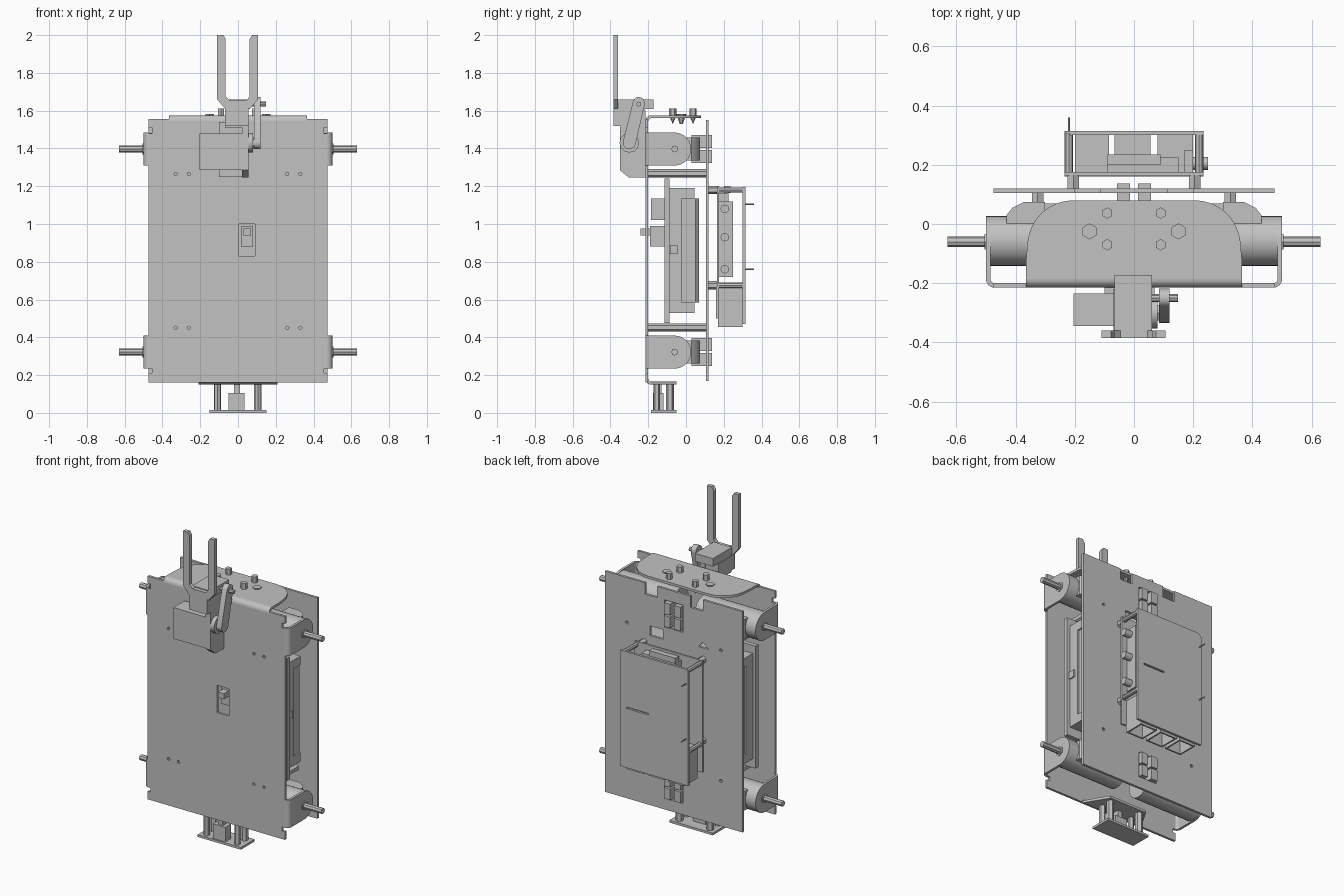
import bpy
import math
from mathutils import Matrix, Vector

old = bpy.data.objects.get("Cube")
if old:
    bpy.data.objects.remove(old, do_unlink=True)

grey = bpy.data.materials.new("light grey")
grey.use_nodes = True
COLOUR = (0.54, 0.54, 0.54, 1)
grey.diffuse_color = COLOUR
grey.node_tree.nodes["Principled BSDF"].inputs["Base Color"].default_value = COLOUR
made = []

# Planes for flat profiles: each maps (a, b, depth) into the model
PLANES = {
    "xy": Matrix.Identity(4),
    "xz": Matrix.Rotation(math.pi / 2, 4, "X"),
    "yz": Matrix(((0, 0, 1, 0), (1, 0, 0, 0), (0, 1, 0, 0), (0, 0, 0, 1))),
}


def finish(obj):
    obj.data.materials.clear()
    obj.data.materials.append(grey)
    made.append(obj)
    return obj


def sheet(name, plane, outlines, low, high):
    """Extrude a filled outline; any further outlines become holes."""
    curve = bpy.data.curves.new(name, "CURVE")
    curve.dimensions = "2D"
    curve.fill_mode = "BOTH"
    curve.extrude = (high - low) / 2
    for pts in outlines:
        spline = curve.splines.new("POLY")
        spline.points.add(len(pts) - 1)
        for p, (a, b) in zip(spline.points, pts):
            p.co = (a, b, 0, 1)
        spline.use_cyclic_u = True
    temp = bpy.data.objects.new(name + "_curve", curve)
    bpy.context.collection.objects.link(temp)
    bpy.context.view_layer.update()
    mesh = bpy.data.meshes.new_from_object(
        temp.evaluated_get(bpy.context.evaluated_depsgraph_get()))
    bpy.data.objects.remove(temp, do_unlink=True)
    mid = (low + high) / 2
    shift = Matrix.Translation((0, 0, -mid if plane == "xz" else mid))
    mesh.transform(PLANES[plane] @ shift)
    obj = bpy.data.objects.new(name, mesh)
    bpy.context.collection.objects.link(obj)
    return finish(obj)


def box(name, x0, x1, y0, y1, z0, z1):
    return sheet(name, "xy", [rect(x0, x1, y0, y1)], z0, z1)


def rod(name, start, end, radius, sides=24, tip=None):
    a, b = Vector(start), Vector(end)
    bpy.ops.mesh.primitive_cone_add(
        vertices=sides, radius1=radius, radius2=radius if tip is None else tip,
        depth=(b - a).length, location=(a + b) / 2,
        rotation=(b - a).to_track_quat("Z", "Y").to_euler())
    obj = bpy.context.object
    obj.name = name
    return finish(obj)


def rect(a0, a1, b0, b1):
    return [(a0, b0), (a1, b0), (a1, b1), (a0, b1)]


def arc(ca, cb, r, start, end, steps=8):
    return [(ca + r * math.cos(math.radians(start + (end - start) * i / steps)),
             cb + r * math.sin(math.radians(start + (end - start) * i / steps)))
            for i in range(steps + 1)]


def bend(name, plane, ca, cb, start, low, high):
    ring = arc(ca, cb, .03, start, start + 90) + arc(ca, cb, .015, start + 90, start)
    sheet(name, plane, [ring], low, high)


def mirrored(pts):
    return pts + [(-a, b) for a, b in reversed(pts)]


# Folded front panel with relief notches, a switch window and screw holes
half = [(.21, .16), (.475, .16), (.475, .21), (.455, .21), (.455, .235), (.472, .235),
        (.472, .41), (.475, .41), (.475, 1.31), (.472, 1.31), (.472, 1.48),
        (.455, 1.48), (.455, 1.51), (.475, 1.51), (.475, 1.555), (.365, 1.555),
        (.365, 1.545)]
holes = [rect(.005, .09, .83, 1.0)]
for s in (-1, 1):
    holes += [arc(s * x, z, .009, 0, 315, 7) for x in (.26, .33) for z in (.45, 1.265)]
sheet("front_panel", "xz", [mirrored(half)] + holes, -.215, -.2)

# Top and bottom flanges folded back from the panel
bend("top_bend", "yz", -.185, 1.545, 90, -.365, .365)
top = [(.365, -.185), (.365, -.13)] + arc(.205, -.075, .155, 5, 90)
sheet("top_flange", "xy", [mirrored(top)], 1.56, 1.575)
bend("bottom_bend", "yz", -.185, .18, 180, -.21, .21)
sheet("bottom_flange", "xy", [mirrored([(.21, -.185), (.19, -.15), (.13, -.05)])],
      .15, .165)

# Four motors with side brackets, axles and rear terminals
for s in (-1, 1):
    side = "left" if s > 0 else "right"
    for level, z in (("lower", .322), ("upper", 1.397)):
        tag = f"{level}_{side}"
        tab = [(-.185, z - .087), (-.06, z - .087)] + \
            arc(-.06, z, .087, -80, 80, 14) + [(-.06, z + .087), (-.185, z + .087)]
        sheet("bracket_" + tag, "yz", [tab], *sorted((s * .485, s * .5)))
        bend("bracket_bend_" + tag, "xy", s * .47, -.185, 270 if s > 0 else 180,
             z - .087, z + .087)
        rod("motor_" + tag, (s * .08, -.057, z), (s * .487, -.057, z), .084, 32)
        rod("motor_boss_" + tag, (s * .487, -.06, z), (s * .505, -.06, z), .03, 6)
        rod("axle_" + tag, (s * .5, -.06, z), (s * .63, -.06, z), .018, 8)
        cover = [(s * a, b) for a, b in ((.3, -.03), (.43, -.03), (.43, .03), (.41, .055),
                                         (.37, .075), (.3, .075))]
        sheet("gear_cover_" + tag, "xy", [cover], z - .06, z + .06)
        for k in (0, 1):
            box(f"terminal_{tag}_{k}", s * .035 - .022, s * .035 + .022,
                .03, .137, z - .075 + k * .08, z - .005 + k * .08)

# Rear plate with top notches and cable windows
rear = [(.475, .17), (.475, 1.55), (.2, 1.55), (.2, 1.48), (.115, 1.48), (.115, 1.55)]
holes = [rect(-.065, .065, 1.31, 1.48), rect(-.065, .065, .24, .4),
         rect(.075, .165, 1.23, 1.29), [(-.24, 1.25), (-.17, 1.25), (-.2, 1.285)]]
for s in (-1, 1):
    holes += [arc(s * .325, z, .01, 0, 315, 7) for z in (.452, 1.268)]
sheet("rear_plate", "xz", [mirrored(rear)] + holes, .105, .12)

for x in (-.325, .325):
    for z in (.452, 1.268):
        rod("panel_spacer", (x, -.2, z), (x, .105, z), .022, 6)

# Battery tray and pack between the panels
box("battery_tray", -.42, .42, -.115, -.088, .475, 1.24)
box("battery_shell", -.40, .40, -.088, -.02, .585, 1.135)
for n, z in enumerate((.53, 1.135)):
    box(f"battery_end_{n}", -.40, .40, -.088, .045, z, z + .055)
sheet("battery_pack", "xy", [[(-.39, -.02), (.39, -.02), (.39, .05), (.37, .07),
                              (-.37, .07), (-.39, .05)]], .585, 1.135)
box("battery_latch", .39, .408, -.085, -.045, .84, .885)
box("power_module", -.06, .1, -.185, -.115, 1.02, 1.135)
box("switch_body", .015, .08, -.19, -.115, .88, .99)
box("switch_lever", .03, .07, -.24, -.19, .94, .975)

# Stacked controller boards on the rear
box("inner_board", -.235, .235, .163, .175, .66, 1.2)
cover = [(-.235, .47), (.235, .47), (.235, 1.195)] + arc(-.205, 1.165, .03, 90, 180, 5)
sheet("outer_board", "xz",
      [cover, rect(.04, .19, .84, .85)], .3, .314)
for s in (-1, 1):
    for z in (.675, 1.18):
        rod("board_post", (s * .22, .17, z), (s * .22, .305, z), .014, 8)
        rod("mount_post", (s * .205, .12, z), (s * .205, .165, z), .022, 6)

# Open sockets along the lower edge of the boards
for n, (x0, x1) in enumerate(((-.2, -.085), (-.065, .055), (.08, .2))):
    shell = [rect(x0, x1, .17, .3), rect(x0 + .01, x1 - .01, .18, .29)]
    sheet(f"socket_{n}", "xy", shell, .455, .645)
    box(f"socket_back_{n}", x0, x1, .17, .3, .56, .66)
box("socket_board", -.235, .235, .16, .172, .5, .67)
box("chip", -.09, .06, .175, .225, .85, 1.0)
box("pin_header", .17, .2, .175, .25, .72, 1.12)
box("top_connector", -.09, .09, .2, .235, 1.165, 1.2)
box("connector_base", -.09, .15, .175, .225, 1.08, 1.165)
for z in (.76, .93, 1.08):
    rod("side_jack", (.19, .205, z), (.25, .205, z), .022, 12)
for z in (.76, 1.105):
    rod("pin_wire", (-.22, .3, z), (-.22, .36, z), .004, 6)

# Screws through the top flange
for x in (-.09, .09):
    for y in (-.07, .037):
        rod("top_screw", (x, y, 1.575), (x, y, 1.612), .019, 6)
        rod("screw_tip", (x, y, 1.56), (x, y, 1.53), .014, 6, 0)
for x in (-.15, .15):
    rod("large_screw", (x, -.025, 1.53), (x, -.025, 1.582), .008, 6, .027)

# Lower sensor on its hanging plate
box("sensor_plate", -.15, .15, -.185, -.05, 0, .014)
box("sensor", -.05, .035, -.175, -.12, .014, .105)
box("sensor_head", -.02, .01, -.165, -.13, .105, .15)
for x in (-.108, .105):
    rod("sensor_post", (x, -.085, .01), (x, -.085, .155), .022, 6)
    rod("sensor_front_post", (x, -.155, .01), (x, -.155, .155), .018, 6)

# Servo, bracket and linkage
box("servo", -.205, .02, -.345, -.235, 1.285, 1.48)
sheet("servo_bracket", "yz", [[(-.35, 1.285), (-.3, 1.245), (-.215, 1.245),
                               (-.215, 1.6), (-.35, 1.6)]], .02, .055)
box("bracket_foot", -.1, .055, -.235, -.21, 1.25, 1.54)
box("lift_column", -.07, .055, -.35, -.22, 1.51, 1.61)
rod("servo_hub", (.05, -.3, 1.43), (.08, -.3, 1.43), .052, 12)
rod("servo_nut", (.08, -.3, 1.43), (.12, -.3, 1.43), .03, 6)
link = arc(-.25, 1.64, .032, -15, 165) + arc(-.3, 1.43, .034, 165, 345)
sheet("link_arm", "yz", [link], .085, .12)
rod("link_pin", (.055, -.25, 1.635), (.148, -.25, 1.635), .013, 8)

# Lifting fork
box("fork_block", -.065, .06, -.36, -.173, 1.61, 1.66)
box("fork_neck", -.07, .055, -.385, -.35, 1.52, 1.615)
fork = [(-.11, 2), (-.11, 1.66), (-.07, 1.612), (.065, 1.612), (.107, 1.66), (.107, 2),
        (.075, 2), (.062, 1.98), (.062, 1.675), (.045, 1.655), (-.045, 1.655),
        (-.066, 1.675), (-.066, 1.98), (-.078, 2)]
sheet("lifting_fork", "xz", [fork], -.385, -.36)

# Smooth the curved faces and keep the folds crisp
bpy.ops.object.select_all(action="DESELECT")
for obj in made:
    obj.select_set(True)
bpy.context.view_layer.objects.active = made[0]
bpy.ops.object.shade_smooth_by_angle(angle=math.radians(32))
